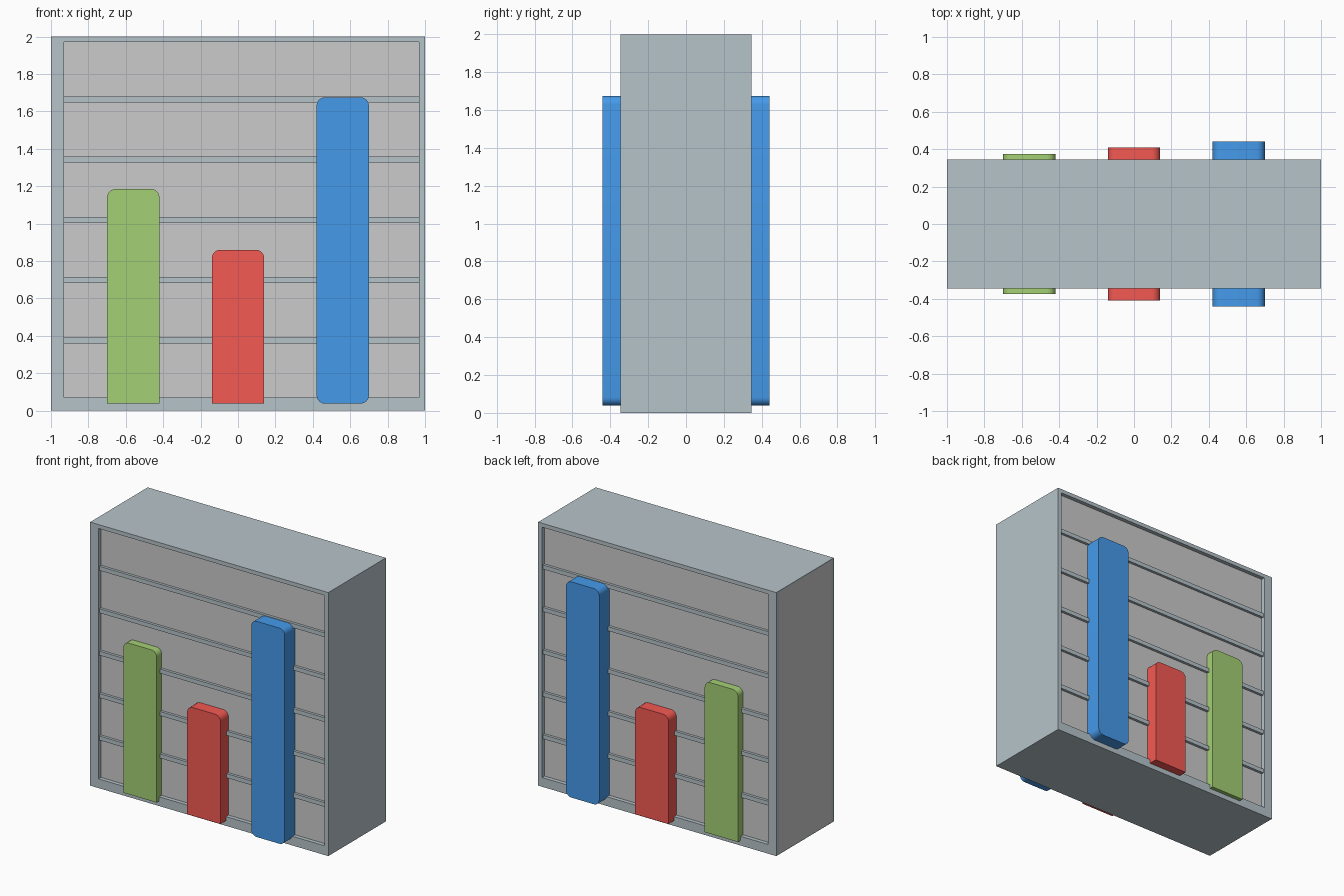
import bpy, bmesh, math

if "Cube" in bpy.data.objects:
    bpy.data.objects.remove(bpy.data.objects["Cube"])


def material(name, rgb):
    m = bpy.data.materials.new(name)
    m.diffuse_color = (*rgb, 1)
    m.use_nodes = True
    m.node_tree.nodes["Principled BSDF"].inputs["Base Color"].default_value = m.diffuse_color
    return m


SLATE = material("slate", (0.47, 0.55, 0.59))
GREEN = material("green", (0.375, 0.63, 0.18))
RED = material("red", (0.91, 0.10, 0.085))
BLUE = material("blue", (0.06, 0.325, 0.83))


def finish(name, bm, mat):
    bmesh.ops.recalc_face_normals(bm, faces=bm.faces[:])
    me = bpy.data.meshes.new(name)
    bm.to_mesh(me)
    bm.free()
    ob = bpy.data.objects.new(name, me)
    bpy.context.collection.objects.link(ob)
    if mat:
        me.materials.append(mat)
    return ob


def prism(name, outline, y0, y1, mat=None):
    """Extrude an (x, z) outline from y0 to y1."""
    bm = bmesh.new()
    face = bm.faces.new([bm.verts.new((x, y0, z)) for x, z in outline])
    ext = bmesh.ops.extrude_face_region(bm, geom=[face])
    verts = [v for v in ext["geom"] if isinstance(v, bmesh.types.BMVert)]
    bmesh.ops.translate(bm, verts=verts, vec=(0, y1 - y0, 0))
    return finish(name, bm, mat)


def rect(x0, x1, z0, z1):
    return [(x0, z0), (x1, z0), (x1, z1), (x0, z1)]


def rounded(x0, x1, z0, z1, r, round_bottom):
    """Rectangle with rounded top corners and optionally rounded bottom ones."""
    pts = [] if round_bottom else [(x0, z0), (x1, z0)]
    corners = [(x1 - r, z1 - r, 0), (x0 + r, z1 - r, 90)]
    if round_bottom:
        corners += [(x0 + r, z0 + r, 180), (x1 - r, z0 + r, 270)]
    for cx, cz, start in corners:
        for i in range(7):
            a = math.radians(start + 15 * i)
            pts.append((cx + r * math.cos(a), cz + r * math.sin(a)))
    return pts


def ring(name, outer, inner, y0, y1, mat):
    """Rectangular frame with uneven border widths."""
    bm = bmesh.new()
    o, n = [[[bm.verts.new((x, y, z)) for x, z in loop] for y in (y0, y1)]
            for loop in (outer, inner)]
    for i in range(4):
        j = (i + 1) % 4
        for a, b in ((o[0], n[0]), (n[0], n[1]), (n[1], o[1]), (o[1], o[0])):
            bm.faces.new((a[i], a[j], b[j], b[i]))
    return finish(name, bm, mat)


D, PANEL, RAIL = 0.345, 0.315, 0.335

# Grey core, exposed on the left side and behind the frames
prism("core_panel", rect(-1, 0.97, 0.01, 1.99), -PANEL, PANEL)

# Slate cladding on the top, bottom and right side
prism("top_panel", rect(-1, 1, 1.99, 2), -PANEL, PANEL, SLATE)
prism("bottom_panel", rect(-1, 1, 0, 0.01), -PANEL, PANEL, SLATE)
prism("right_panel", rect(0.97, 1, 0.01, 1.99), -PANEL, PANEL, SLATE)

# Raised frame and horizontal grid rails on both faces
for side, s in (("front", -1), ("back", 1)):
    ring(side + "_frame", rect(-1, 1, 0, 2), rect(-0.93, 0.967, 0.07, 1.97),
         s * PANEL, s * D, SLATE)
    for k in range(5):
        z = 0.36 + 0.322 * k
        prism(f"{side}_rail_{k + 1}", rect(-0.93, 0.967, z, z + 0.032),
              s * PANEL, s * RAIL, SLATE)

# Chart bars, running right through the body
for name, x, top, depth, mat, low in (("green_bar", -0.56, 1.185, 0.375, GREEN, False),
                                      ("red_bar", 0, 0.86, 0.41, RED, False),
                                      ("blue_bar", 0.56, 1.675, 0.44, BLUE, True)):
    bar = prism(name, rounded(x - 0.14, x + 0.14, 0.038, top, 0.045, low),
                -depth, depth, mat)
    bpy.ops.object.select_all(action="DESELECT")
    bar.select_set(True)
    bpy.context.view_layer.objects.active = bar
    bpy.ops.object.shade_smooth_by_angle(angle=math.radians(30))
